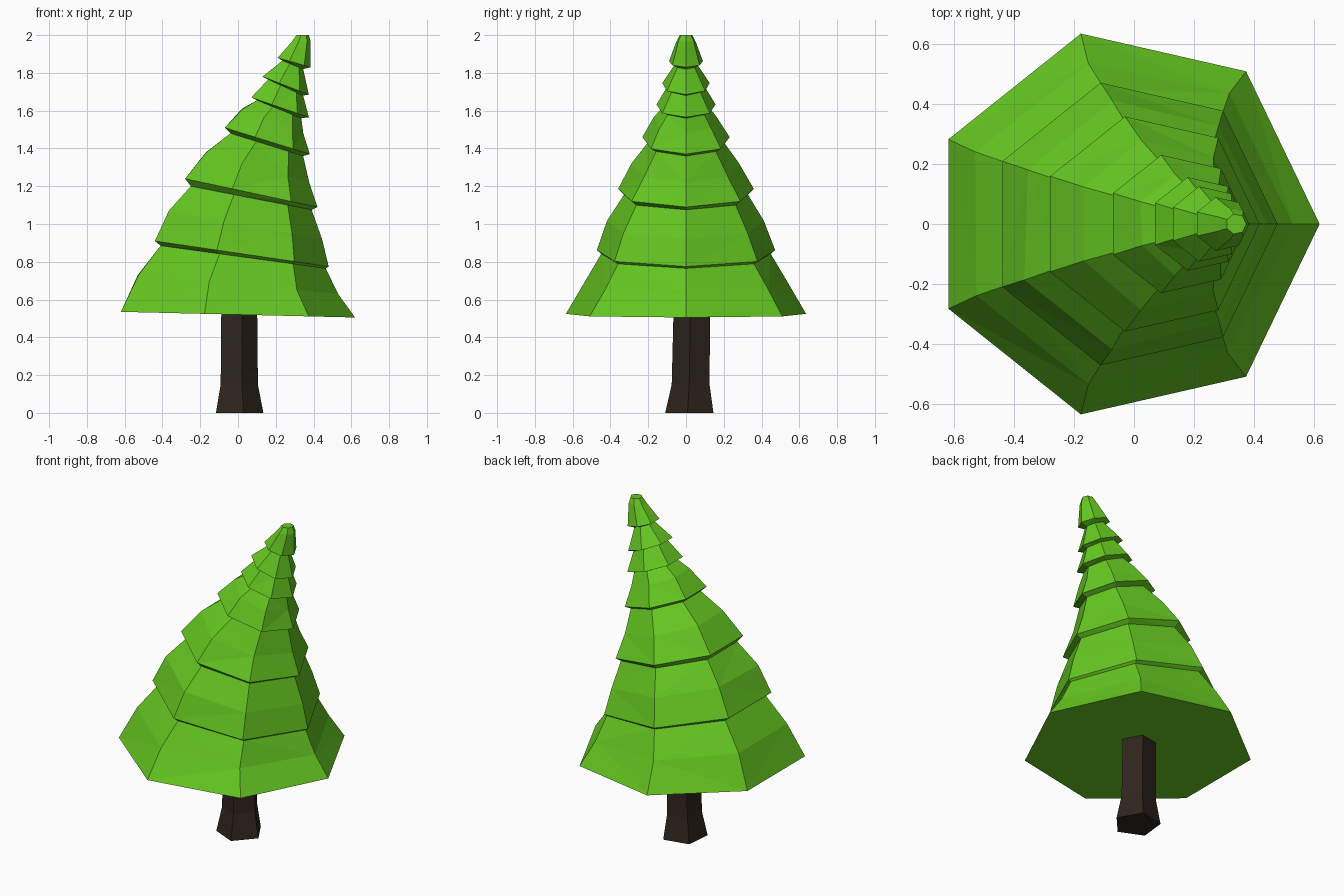
import bpy, bmesh, math, random

if "Cube" in bpy.data.objects:
    bpy.data.objects.remove(bpy.data.objects["Cube"])

random.seed(4)


def material(name, color):
    m = bpy.data.materials.new(name)
    m.diffuse_color = (*color, 1)
    m.use_nodes = True
    m.node_tree.nodes["Principled BSDF"].inputs["Base Color"].default_value = m.diffuse_color
    return m


def skin(name, rings, mat):
    """Join a stack of equal-sided rings into a closed flat-shaded solid."""
    bm = bmesh.new()
    loops = [[bm.verts.new(p) for p in ring] for ring in rings]
    n = len(loops[0])
    for a, b in zip(loops, loops[1:]):
        for i in range(n):
            j = (i + 1) % n
            bm.faces.new((a[i], a[j], b[j], b[i]))
    bm.faces.new(loops[0][::-1])
    bm.faces.new(loops[-1])
    bmesh.ops.triangulate(bm, faces=bm.faces[:])
    bmesh.ops.recalc_face_normals(bm, faces=bm.faces[:])
    me = bpy.data.meshes.new(name)
    bm.to_mesh(me)
    bm.free()
    me.materials.append(mat)
    ob = bpy.data.objects.new(name, me)
    bpy.context.collection.objects.link(ob)
    return ob


def tilted_ring(xl, zl, xr, zr, jitter=0.0):
    """Seven-sided ring with a corner at +x, tilted from left to right."""
    k = math.cos(math.pi / 7)
    r = (xr - xl) / (1 + k)
    cx = xr - r
    pts = []
    for i in range(7):
        a = math.tau * i / 7
        x, y = cx + r * math.cos(a), r * math.sin(a)
        t = (x - xl) / (xr - xl)
        z = zl + (zr - zl) * t
        d = random.uniform(-jitter, jitter)
        pts.append((x + d * math.cos(a), y + d * math.sin(a), z))
    return pts


# Foliage: left and right silhouette points of each ring, bottom to top
tiers = [
    [(-.62, .535, .62, .505), (-.53, .73, .525, .63), (-.41, .885, .465, .765)],
    [(-.44, .91, .48, .775), (-.36, 1.07, .445, .92), (-.25, 1.20, .39, 1.075)],
    [(-.28, 1.24, .42, 1.09), (-.17, 1.38, .375, 1.22), (-.04, 1.48, .345, 1.36)],
    [(-.07, 1.51, .38, 1.37), (.02, 1.61, .35, 1.48), (.10, 1.655, .335, 1.56)],
    [(.07, 1.67, .375, 1.565), (.16, 1.765, .345, 1.68)],
    [(.13, 1.78, .375, 1.685), (.235, 1.865, .345, 1.82)],
    [(.21, 1.88, .385, 1.83), (.285, 1.965, .385, 1.965), (.31, 2.0, .375, 2.0)],
]
rings = []
for tier in tiers:
    for k, r in enumerate(tier):
        rings.append(tilted_ring(*r, jitter=0.008 if k == 1 and r[1] < 1.7 else 0))
skin("foliage", rings, material("leaf_green", (.13, .57, .015)))


# Trunk: five-sided with a flared foot
def trunk_ring(cx, cy, r, z):
    return [(cx + r * math.cos(math.radians(-78 + 72 * i)),
             cy + r * math.sin(math.radians(-78 + 72 * i)), z) for i in range(5)]


skin("trunk", [trunk_ring(0, .022, .135, 0), trunk_ring(0, .028, .106, .15),
               trunk_ring(0, .034, .102, .55)],
     material("bark_brown", (.028, .018, .012)))
